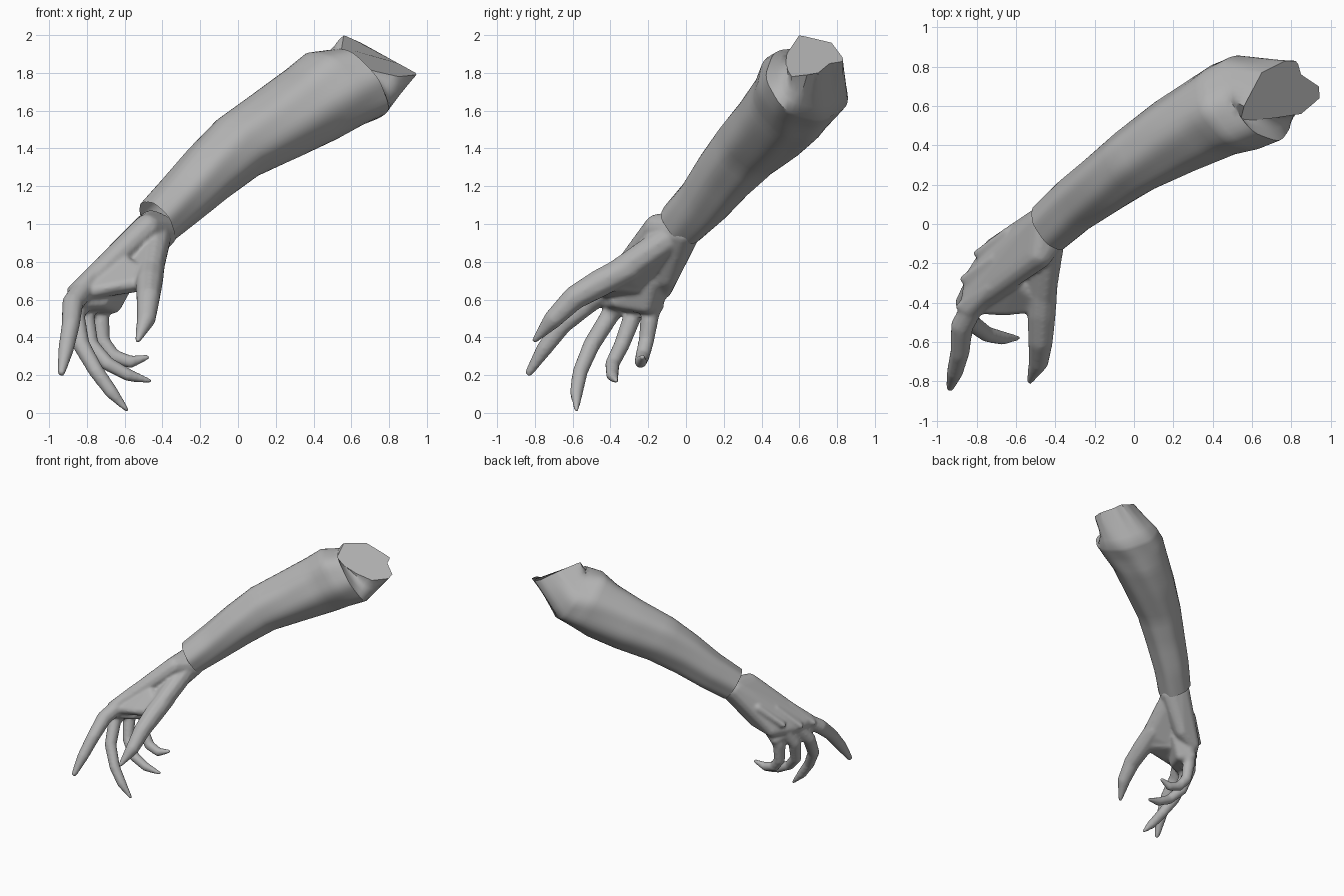
import bpy, bmesh, math
from mathutils import Vector

skin = bpy.data.materials.new("plain_grey")
skin.diffuse_color = (0.45, 0.45, 0.45, 1)


def finish(bm, name):
    bmesh.ops.recalc_face_normals(bm, faces=bm.faces[:])
    me = bpy.data.meshes.new(name)
    bm.to_mesh(me)
    bm.free()
    me.materials.append(skin)
    ob = bpy.data.objects.new(name, me)
    bpy.context.collection.objects.link(ob)
    bpy.ops.object.select_all(action='DESELECT')
    ob.select_set(True)
    bpy.context.view_layer.objects.active = ob
    bpy.ops.object.shade_smooth_by_angle(angle=math.radians(40))
    return ob


# ---- forearm: muscled tube that ends in a slanted flat cut ----
AXIS = Vector((0.70, 0.47, 0.53)).normalized()
SIDE = AXIS.cross(Vector((0, 0, 1))).normalized()
UP = SIDE.cross(AXIS)
N = 48

# centre, then radius to the inner side, outer side, top and bottom
sections = [
    ((-0.43, -0.01, 1.01), 0.135, 0.125, 0.13, 0.13),
    ((-0.30, 0.10, 1.13), 0.14, 0.14, 0.145, 0.145),
    ((-0.15, 0.21, 1.28), 0.155, 0.155, 0.16, 0.17),
    ((0.00, 0.325, 1.41), 0.175, 0.17, 0.18, 0.19),
    ((0.20, 0.45, 1.53), 0.205, 0.195, 0.195, 0.22),
    ((0.38, 0.55, 1.64), 0.23, 0.21, 0.21, 0.245),
    ((0.50, 0.60, 1.70), 0.255, 0.235, 0.24, 0.235),
    ((0.62, 0.64, 1.74), 0.25, 0.245, 0.22, 0.22),
]
# angle around the arm, point on the cut edge
rim = [(0, (0.72, 0.54, 1.81)), (68, (0.54, 0.52, 1.88)), (98, (0.56, 0.60, 2.0)),
       (150, (0.65, 0.77, 1.96)), (205, (0.77, 0.83, 1.88)), (228, (0.83, 0.83, 1.86)),
       (248, (0.85, 0.76, 1.85)), (285, (0.94, 0.70, 1.80)), (308, (0.945, 0.64, 1.79)),
       (330, (0.85, 0.56, 1.78)), (360, (0.72, 0.54, 1.81))]


def rim_point(deg):
    for (a0, p0), (a1, p1) in zip(rim, rim[1:]):
        if a0 <= deg <= a1:
            return Vector(p0).lerp(Vector(p1), (deg - a0) / (a1 - a0))


def ring(c, inner, outer, top, low, t):
    pts = []
    for i in range(N):
        th = 2 * math.pi * i / N
        co, si = math.cos(th), math.sin(th)
        k = 1 + 0.025 * math.sin(3 * th + 4 * t) + 0.02 * math.sin(7 * th - 6 * t)
        pts.append(c + k * (SIDE * co * (inner if co > 0 else outer)
                            + UP * si * (top if si > 0 else low)))
    return pts


rings, STEPS = [], 4
for s, (s0, s1) in enumerate(zip(sections, sections[1:])):
    for j in range(STEPS):
        f = j / STEPS
        radii = [a + (b - a) * f for a, b in zip(s0[1:], s1[1:])]
        rings.append(ring(Vector(s0[0]).lerp(Vector(s1[0]), f), *radii, (s + f) / 7))
last = ring(Vector(sections[-1][0]), *sections[-1][1:], 1)
edge = [rim_point(360 * i / N) for i in range(N)]
# inner elbow is pulled in to a crease below the cut
for f in (0, 0.25, 0.5, 0.75, 1):
    rings.append([p.lerp(q, f) - SIDE * 0.05 * math.sin(math.pi * f)
                  * max(0, math.cos(2 * math.pi * i / N - 0.5))
                  for i, (p, q) in enumerate(zip(last, edge))])

bm = bmesh.new()
loops = [[bm.verts.new(p) for p in r] for r in rings]
for r0, r1 in zip(loops, loops[1:]):
    for i in range(N):
        j = (i + 1) % N
        bm.faces.new((r0[i], r0[j], r1[j], r1[i]))
bm.faces.new(loops[-1])
finish(bm, "forearm")


# ---- hand: hulls around spheres, fused into one smooth skin ----
hand = bmesh.new()
ball = bmesh.new()
bmesh.ops.create_icosphere(ball, subdivisions=2, radius=1)
BALL = [v.co.copy() for v in ball.verts]
ball.free()


def hull(balls):
    part = bmesh.new()
    for x, y, z, r in balls:
        for p in BALL:
            part.verts.new(Vector((x, y, z)) + p * r)
    bmesh.ops.convex_hull(part, input=part.verts[:])
    loose = [v for v in part.verts if not v.link_faces]
    if loose:
        bmesh.ops.delete(part, geom=loose, context='VERTS')
    bmesh.ops.recalc_face_normals(part, faces=part.faces[:])
    me = bpy.data.meshes.new("hull_part")
    part.to_mesh(me)
    part.free()
    hand.from_mesh(me)
    bpy.data.meshes.remove(me)


# wrist and back of hand
hull([(-0.46, 0.01, 0.99, 0.085), (-0.40, -0.02, 0.96, 0.085), (-0.48, -0.15, 0.98, 0.075),
      (-0.83, -0.41, 0.655, 0.055), (-0.81, -0.28, 0.66, 0.055), (-0.71, -0.13, 0.66, 0.06),
      (-0.58, -0.10, 0.72, 0.06)])
# thumb muscle and web
hull([(-0.43, -0.08, 0.93, 0.08), (-0.46, -0.32, 0.76, 0.07), (-0.47, -0.44, 0.70, 0.06),
      (-0.62, -0.25, 0.70, 0.06)])
hull([(-0.47, -0.40, 0.70, 0.05), (-0.80, -0.42, 0.64, 0.04), (-0.62, -0.25, 0.68, 0.05),
      (-0.60, -0.30, 0.78, 0.05), (-0.65, -0.43, 0.67, 0.035)])
# palm pad below the finger roots
hull([(-0.83, -0.40, 0.59, 0.045), (-0.72, -0.16, 0.57, 0.045), (-0.66, -0.21, 0.57, 0.045),
      (-0.72, -0.36, 0.59, 0.04), (-0.60, -0.18, 0.71, 0.06), (-0.80, -0.30, 0.66, 0.05)])

digits = [
    # thumb
    [(-0.46, -0.30, 0.77, 0.075), (-0.47, -0.45, 0.69, 0.075), (-0.475, -0.59, 0.61, 0.065),
     (-0.485, -0.70, 0.50, 0.052), (-0.53, -0.80, 0.385, 0.016)],
    # index
    [(-0.80, -0.38, 0.68, 0.06), (-0.875, -0.52, 0.58, 0.058), (-0.885, -0.65, 0.47, 0.05),
     (-0.91, -0.75, 0.34, 0.043), (-0.935, -0.83, 0.215, 0.022)],
    # middle
    [(-0.80, -0.30, 0.64, 0.06), (-0.86, -0.40, 0.52, 0.05), (-0.83, -0.50, 0.36, 0.046),
     (-0.75, -0.56, 0.22, 0.041), (-0.67, -0.58, 0.11, 0.036), (-0.59, -0.58, 0.017, 0.013)],
    # ring
    [(-0.76, -0.22, 0.65, 0.06), (-0.81, -0.28, 0.52, 0.05), (-0.78, -0.34, 0.36, 0.043),
     (-0.69, -0.39, 0.26, 0.039), (-0.58, -0.39, 0.20, 0.034), (-0.47, -0.37, 0.17, 0.014)],
    # little
    [(-0.69, -0.15, 0.66, 0.06), (-0.73, -0.19, 0.52, 0.05), (-0.72, -0.21, 0.38, 0.042),
     (-0.66, -0.23, 0.30, 0.039), (-0.57, -0.24, 0.27, 0.034), (-0.48, -0.23, 0.295, 0.015)],
]
for d in digits:
    for p, q in zip(d, d[1:]):
        hull([p, q])

# pointed knuckles with tendons running back over the hand
for x, y, z in [(-0.89, -0.42, 0.65), (-0.87, -0.28, 0.67), (-0.80, -0.15, 0.71)]:
    hull([(x, y, z, 0.018), (x + 0.06, y - 0.01, z + 0.01, 0.05),
          (x + 0.17, y + 0.10, z + 0.14, 0.04)])

hand_ob = finish(hand, "hand")
rm = hand_ob.modifiers.new("fuse", 'REMESH')
rm.mode = 'VOXEL'
rm.voxel_size = 0.011
rm.use_smooth_shade = True
sm = hand_ob.modifiers.new("soften", 'SMOOTH')
sm.factor = 0.5
sm.iterations = 5
